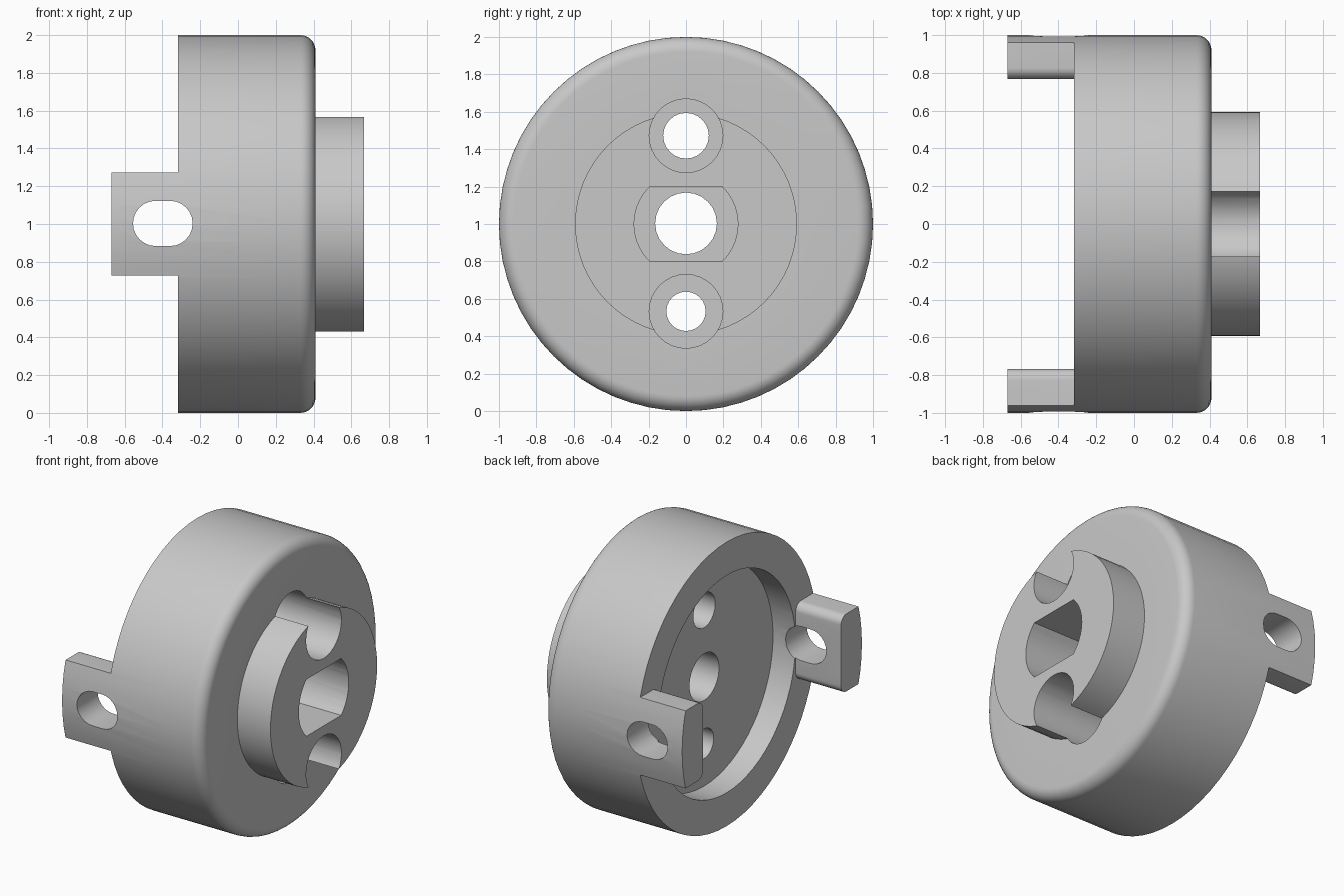
import bpy, bmesh
from math import sin, cos, pi, asin, radians

if "Cube" in bpy.data.objects:
    bpy.data.objects.remove(bpy.data.objects["Cube"], do_unlink=True)

grey = bpy.data.materials.new("light grey")
grey.use_nodes = True
grey.diffuse_color = (0.58, 0.58, 0.58, 1)
grey.node_tree.nodes["Principled BSDF"].inputs["Base Color"].default_value = (0.58, 0.58, 0.58, 1)


def finish(name, bm):
    bmesh.ops.recalc_face_normals(bm, faces=bm.faces)
    mesh = bpy.data.meshes.new(name)
    bm.to_mesh(mesh)
    bm.free()
    mesh.materials.append(grey)
    obj = bpy.data.objects.new(name, mesh)
    bpy.context.collection.objects.link(obj)
    return obj


def arc(cx, cy, r, start, end, steps):
    """Points on an arc, angles in degrees."""
    angles = [radians(start + (end - start) * i / steps) for i in range(steps + 1)]
    return [(cx + r * cos(a), cy + r * sin(a)) for a in angles]


def circle(cx, cy, r, steps=24):
    return arc(cx, cy, r, 0, 360, steps)[:-1]


def lathe(name, profile, steps=64):
    """Spin an (x, radius) profile around the x axis at height 1."""
    bm = bmesh.new()
    verts = [bm.verts.new((x, 0, r)) for x, r in profile]
    edges = [bm.edges.new(pair) for pair in zip(verts, verts[1:])]
    bmesh.ops.spin(bm, geom=verts + edges, cent=(0, 0, 0), axis=(1, 0, 0),
                   angle=2 * pi, steps=steps)
    bmesh.ops.remove_doubles(bm, verts=bm.verts, dist=0.0005)
    bmesh.ops.translate(bm, verts=bm.verts, vec=(0, 0, 1))
    return finish(name, bm)


def prism(name, points, axis, start, end):
    """Extrude an outline along x (points are y, z) or y (points are x, z)."""
    place = (lambda p: (start, *p)) if axis == "x" else (lambda p: (p[0], start, p[1]))
    bm = bmesh.new()
    face = bm.faces.new([bm.verts.new(place(p)) for p in points])
    out = bmesh.ops.extrude_face_region(bm, geom=[face])["geom"]
    depth = end - start
    move = (depth, 0, 0) if axis == "x" else (0, depth, 0)
    bmesh.ops.translate(bm, verts=[v for v in out if isinstance(v, bmesh.types.BMVert)], vec=move)
    return finish(name, bm)


def cut(target, cutter):
    bpy.ops.object.select_all(action="DESELECT")
    bpy.context.view_layer.objects.active = target
    target.select_set(True)
    mod = target.modifiers.new("cut", "BOOLEAN")
    mod.operation, mod.solver, mod.object = "DIFFERENCE", "EXACT", cutter
    bpy.ops.object.modifier_apply(modifier=mod.name)
    bpy.data.objects.remove(cutter, do_unlink=True)


# Drum with rounded front rim and central boss
BACK, RIM, FLOOR, FACE, BOSS = -0.67, -0.317, -0.142, 0.41, 0.668
profile = [(BACK, 0), (BACK, 1)]
profile += arc(FACE - 0.08, 0.92, 0.08, 90, 0, 8)
profile += [(FACE, 0.593), (BOSS, 0.593), (BOSS, 0)]
hub = lathe("flanged_hub", profile)

# Trim the back so only two side lugs remain, with rounded inner edges
LUG, ROUND = 0.273, 0.06
corner = [(1.2, 2.2), (1.2, 1 + LUG)]
corner += arc(0.767 + ROUND, 1 + LUG - ROUND, ROUND, 90, 180, 8)
right = corner + [(y, 2 - z) for y, z in reversed(corner)]
left = [(-y, z) for y, z in reversed(right)]
cut(hub, prism("lug_trim", right + left, "x", BACK - 0.1, RIM))

# Round recess in the back
cut(hub, prism("back_recess", circle(0, 1, 0.765, 64), "x", RIM - 0.02, FLOOR))

# Slotted holes through both lugs
slot = arc(-0.36, 1.003, 0.12, -90, 90, 12) + arc(-0.436, 1.003, 0.12, 90, 270, 12)
cut(hub, prism("lug_slot", slot, "y", -1.2, 1.2))

# Central double-flat socket and its through hole
tilt = asin(0.2 / 0.278) * 180 / pi
socket = arc(0, 1, 0.278, -tilt, tilt, 10) + arc(0, 1, 0.278, 180 - tilt, 180 + tilt, 10)
cut(hub, prism("socket", socket, "x", 0.14, 0.8))
cut(hub, prism("centre_hole", circle(0, 1.003, 0.165), "x", -0.3, 0.8))

# Counterbored screw holes above and below the centre
for z, radius in ((1.472, 0.122), (0.533, 0.105)):
    cut(hub, prism("counterbore", circle(0, z, 0.197, 32), "x", 0.12, 0.8))
    cut(hub, prism("screw_hole", circle(0, z, radius), "x", -0.3, 0.8))

bpy.ops.object.select_all(action="DESELECT")
hub.select_set(True)
bpy.context.view_layer.objects.active = hub
bpy.ops.object.shade_smooth_by_angle(angle=radians(30))
